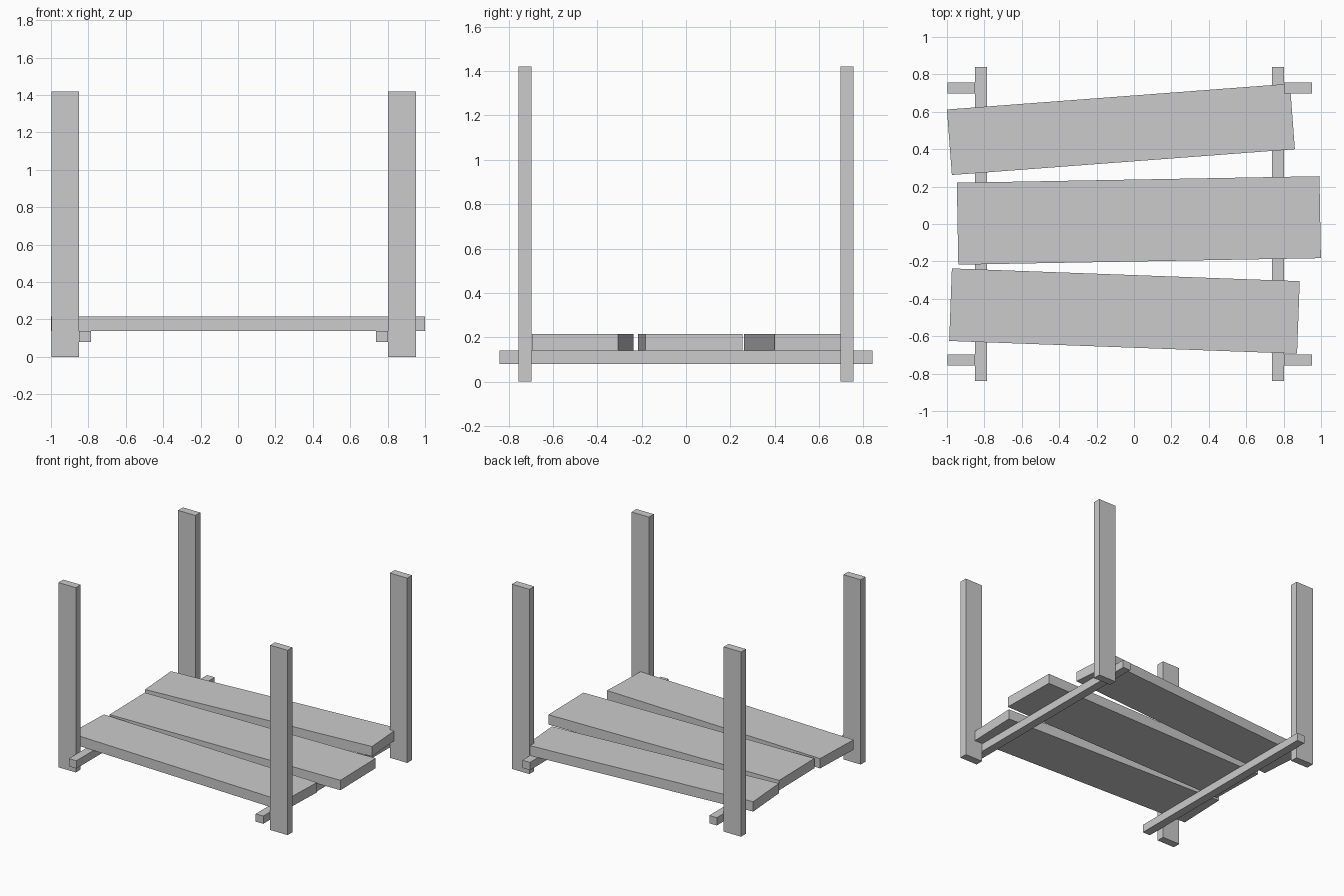
import bpy
from math import radians

if "Cube" in bpy.data.objects:
    bpy.data.objects.remove(bpy.data.objects["Cube"])


def box(name, center, size, angle=0.0):
    """Box of a given size, turned about z by an angle in degrees."""
    bpy.ops.mesh.primitive_cube_add(size=1, location=center)
    obj = bpy.context.object
    obj.name = name
    obj.scale = size
    bpy.ops.object.transform_apply(location=False, rotation=False, scale=True)
    obj.rotation_euler.z = radians(angle)
    return obj


# Four upright posts
for side, x in (("left", -0.924), ("right", 0.877)):
    for end, y in (("front", -0.7265), ("back", 0.7265)):
        box(f"{end}_{side}_post", (x, y, 0.71), (0.148, 0.059, 1.42))

# Two bearers running front to back, against the inner faces of the posts
for side, x in (("left", -0.818), ("right", 0.771)):
    box(f"{side}_bearer", (x, 0, 0.109), (0.064, 1.68, 0.06))

# Three loosely laid planks: centre x, centre y, length, width, angle
planks = {
    "back_plank": (-0.070, 0.506, 1.839, 0.351, 4.3),
    "middle_plank": (0.026, 0.019, 1.939, 0.438, 1.03),
    "front_plank": (-0.051, -0.4655, 1.861, 0.388, -2.1),
}
for name, (x, y, length, width, angle) in planks.items():
    box(name, (x, y, 0.177), (length, width, 0.076), angle)
